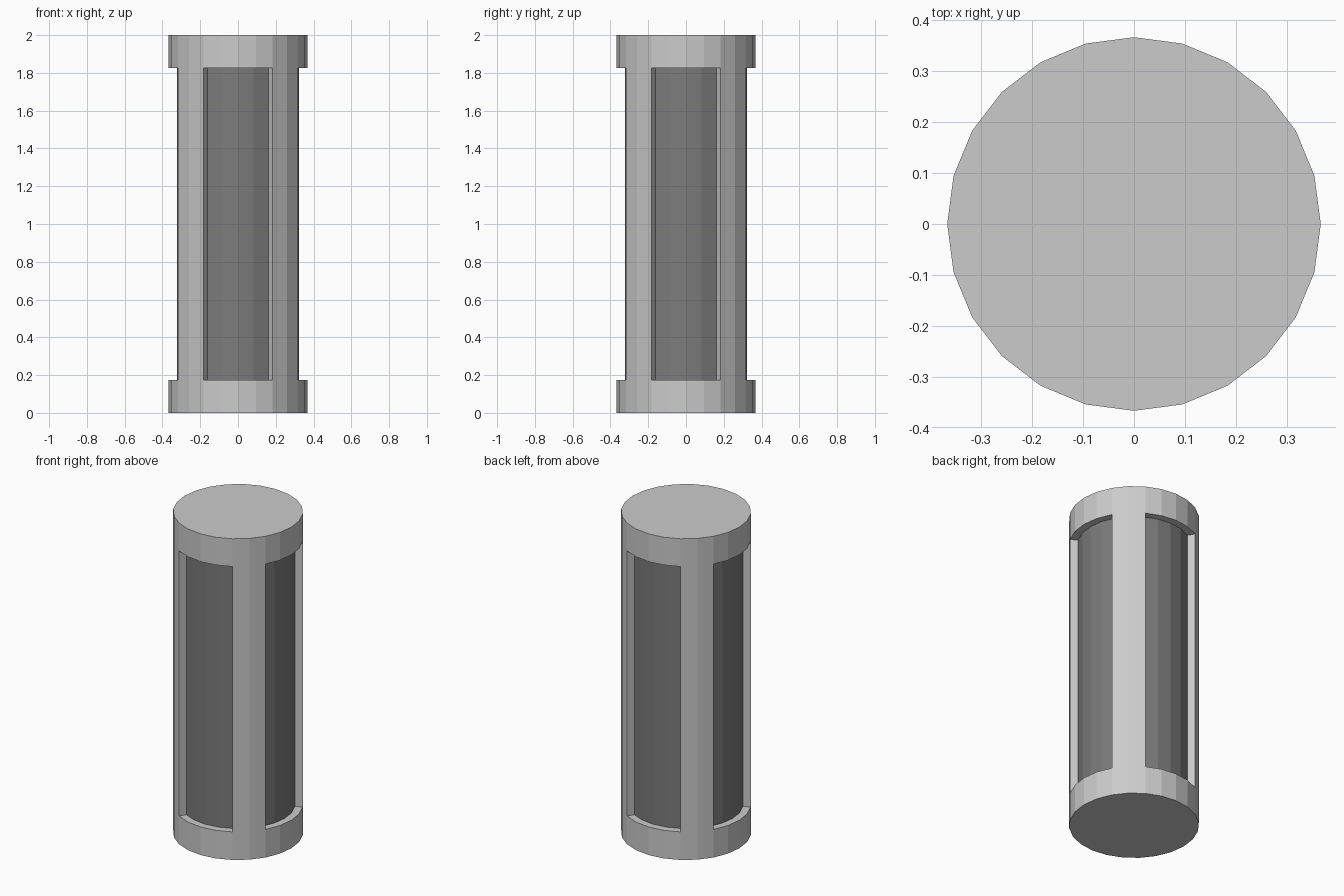
import bpy, bmesh, math

if "Cube" in bpy.data.objects:
    bpy.data.objects.remove(bpy.data.objects["Cube"])

SIDES = 24
R_OUT, R_IN = 0.367, 0.322
Z_LOW, Z_HIGH, HEIGHT = 0.175, 1.827, 2.0


def ring(bm, r, z):
    return [bm.verts.new((r * math.cos(math.tau * i / SIDES),
                          r * math.sin(math.tau * i / SIDES), z))
            for i in range(SIDES)]


def finish(bm, name, color=None):
    loose = [v for v in bm.verts if not v.link_faces]
    bmesh.ops.delete(bm, geom=loose, context='VERTS')
    bmesh.ops.recalc_face_normals(bm, faces=bm.faces)
    mesh = bpy.data.meshes.new(name)
    bm.to_mesh(mesh)
    bm.free()
    obj = bpy.data.objects.new(name, mesh)
    bpy.context.collection.objects.link(obj)
    if color:
        mat = bpy.data.materials.new(name + "_dark")
        mat.diffuse_color = color
        mat.use_nodes = True
        mat.node_tree.nodes["Principled BSDF"].inputs["Base Color"].default_value = mat.diffuse_color
        mesh.materials.append(mat)


def is_window(i):
    # four facets open around each axis direction, two kept as a post
    return (i + 2) % 6 < 4


# Frame: end caps joined by four posts, with recessed window walls
bm = bmesh.new()
outer = [ring(bm, R_OUT, z) for z in (0, Z_LOW, Z_HIGH, HEIGHT)]
inner = [ring(bm, R_IN, z) for z in (Z_LOW, Z_HIGH)]
bm.faces.new(outer[0][::-1])
bm.faces.new(outer[3])
for i in range(SIDES):
    j = (i + 1) % SIDES
    for k in range(3):
        if k == 1 and is_window(i):
            continue
        a, b = outer[k], outer[k + 1]
        bm.faces.new((a[i], a[j], b[j], b[i]))
    if is_window(i):
        # ledges at the bottom and top of the opening
        for o, n in ((outer[1], inner[0]), (outer[2], inner[1])):
            bm.faces.new((o[i], o[j], n[j], n[i]))
    if is_window(i) != is_window(i - 1):
        # side wall of the post
        bm.faces.new((outer[1][i], outer[2][i], inner[1][i], inner[0][i]))
finish(bm, "frame")

# Dark inner cylinder seen through the windows
bm = bmesh.new()
low, high = ring(bm, R_IN, Z_LOW), ring(bm, R_IN, Z_HIGH)
bm.faces.new(low[::-1])
bm.faces.new(high)
for i in range(SIDES):
    j = (i + 1) % SIDES
    bm.faces.new((low[i], low[j], high[j], high[i]))
finish(bm, "inner_core", (0.2, 0.2, 0.2, 1))
